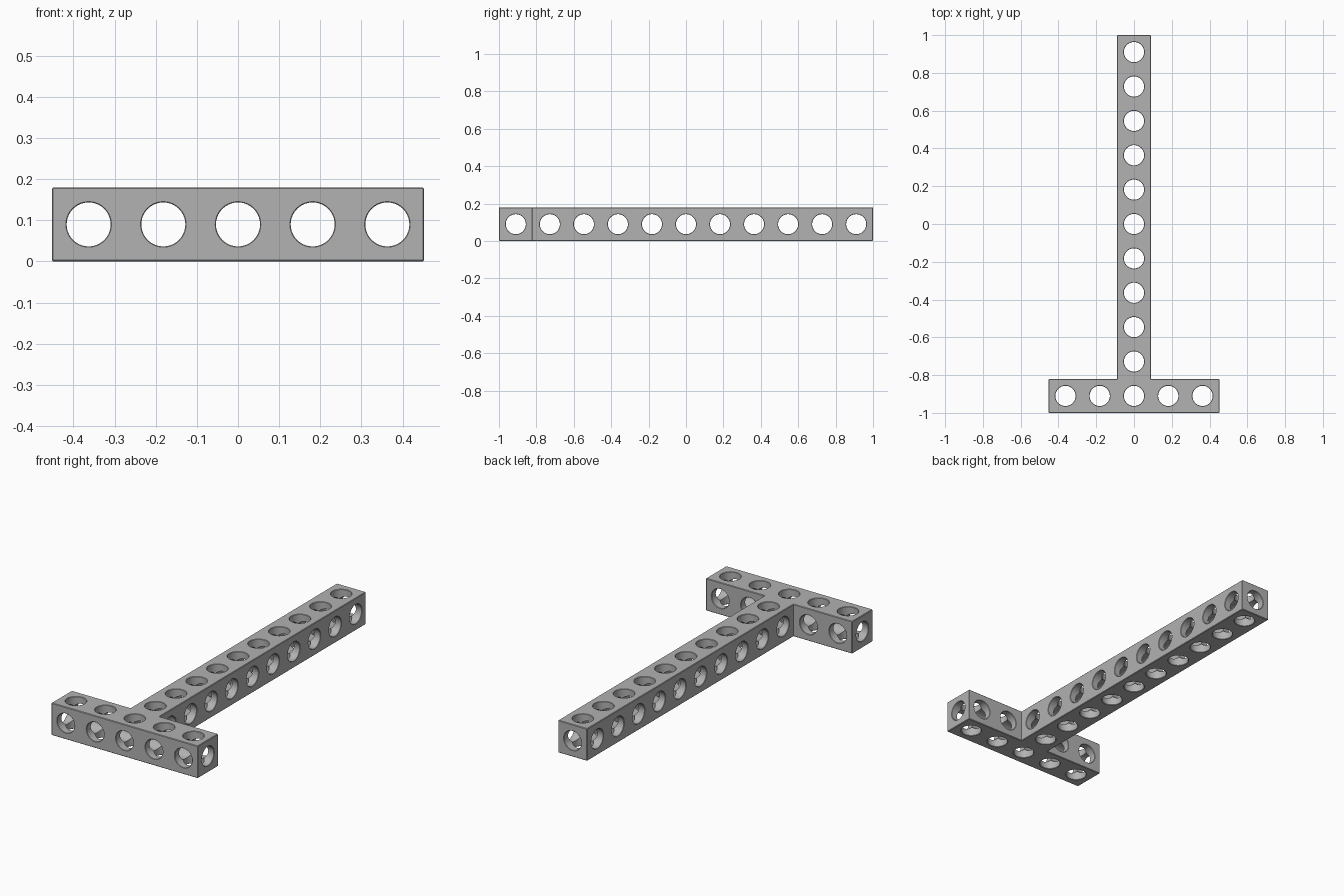
import bpy, bmesh, math
from mathutils import Matrix, Vector

if "Cube" in bpy.data.objects:
    bpy.data.objects.remove(bpy.data.objects["Cube"], do_unlink=True)

WIDTH = 0.18        # beam thickness
HALF_BAR = 0.452    # half length of the cross bar
PITCH = 0.182       # hole spacing
RADIUS = 0.0535     # hole radius
RIM = 0.002         # chamfer at the hole mouths
HALF = WIDTH / 2
BAR_Y = HALF - 1

grey = bpy.data.materials.new("mid_grey")
grey.use_nodes = True
grey.diffuse_color = (0.445, 0.445, 0.445, 1)
grey.node_tree.nodes["Principled BSDF"].inputs["Base Color"].default_value = grey.diffuse_color


def make_object(name, bm):
    bmesh.ops.recalc_face_normals(bm, faces=bm.faces)
    mesh = bpy.data.meshes.new(name)
    bm.to_mesh(mesh)
    bm.free()
    mesh.materials.append(grey)
    obj = bpy.data.objects.new(name, mesh)
    bpy.context.collection.objects.link(obj)
    return obj


def add_drill(bm, centre, axis, length, segments=40):
    """Lathed drill with flared ends, so both hole mouths are chamfered."""
    half, over = length / 2, 0.01
    profile = [(-half - over, RADIUS + RIM + over), (-half + RIM, RADIUS),
               (half - RIM, RADIUS), (half + over, RADIUS + RIM + over)]
    turn = Matrix.Translation(centre) @ Vector((0, 0, 1)).rotation_difference(Vector(axis)).to_matrix().to_4x4()
    rings = []
    for z, r in profile:
        angles = [math.tau * i / segments for i in range(segments)]
        rings.append([bm.verts.new(turn @ Vector((r * math.cos(a), r * math.sin(a), z))) for a in angles])
    for low, high in zip(rings, rings[1:]):
        for i in range(segments):
            j = (i + 1) % segments
            bm.faces.new((low[i], low[j], high[j], high[i]))
    bm.faces.new(rings[0][::-1])
    bm.faces.new(rings[-1])


# T-shaped body: one outline, extruded and lightly chamfered
inner_y = WIDTH - 1
right_side = [(HALF_BAR, -1), (HALF_BAR, inner_y), (HALF, inner_y), (HALF, 1)]
outline = right_side + [(-x, y) for x, y in reversed(right_side)]
bm = bmesh.new()
base = bm.faces.new([bm.verts.new((x, y, 0)) for x, y in outline])
top = bmesh.ops.extrude_face_region(bm, geom=[base])["geom"]
bmesh.ops.translate(bm, vec=(0, 0, WIDTH), verts=[v for v in top if isinstance(v, bmesh.types.BMVert)])
bmesh.ops.recalc_face_normals(bm, faces=bm.faces)
edges = [e for e in bm.edges if e.is_convex]
bmesh.ops.bevel(bm, geom=edges, offset=0.003, segments=1, affect='EDGES')
body = make_object("t_beam", bm)

# Hole positions along the cross bar and the stem
bar_xs = [(i - 2) * PITCH * 0.997 for i in range(5)]
stem_ys = [BAR_Y + i * PITCH for i in range(1, 11)]

drills = {name: bmesh.new() for name in ("upright_drills", "sideways_drills", "lengthwise_drills")}
for x in bar_xs:
    add_drill(drills["upright_drills"], (x, BAR_Y, HALF), (0, 0, 1), WIDTH)
    if abs(x) > HALF:
        add_drill(drills["lengthwise_drills"], (x, BAR_Y, HALF), (0, 1, 0), WIDTH)
for y in stem_ys:
    add_drill(drills["upright_drills"], (0, y, HALF), (0, 0, 1), WIDTH)
    add_drill(drills["sideways_drills"], (0, y, HALF), (1, 0, 0), WIDTH)
add_drill(drills["sideways_drills"], (0, BAR_Y, HALF), (1, 0, 0), 2 * HALF_BAR)
add_drill(drills["lengthwise_drills"], (0, 0, HALF), (0, 1, 0), 2)

# Cut each direction in turn
cutters = []
for name, drill_mesh in drills.items():
    cutter = make_object(name, drill_mesh)
    cutter.hide_render = True
    cutters.append(cutter)
    cut = body.modifiers.new(name, 'BOOLEAN')
    cut.operation = 'DIFFERENCE'
    cut.solver = 'MANIFOLD'
    cut.object = cutter

bpy.ops.object.select_all(action='DESELECT')
body.select_set(True)
bpy.context.view_layer.objects.active = body
for modifier in list(body.modifiers):
    bpy.ops.object.modifier_apply(modifier=modifier.name)
for cutter in cutters:
    bpy.data.objects.remove(cutter, do_unlink=True)
bpy.ops.object.shade_smooth_by_angle(angle=math.radians(30))
